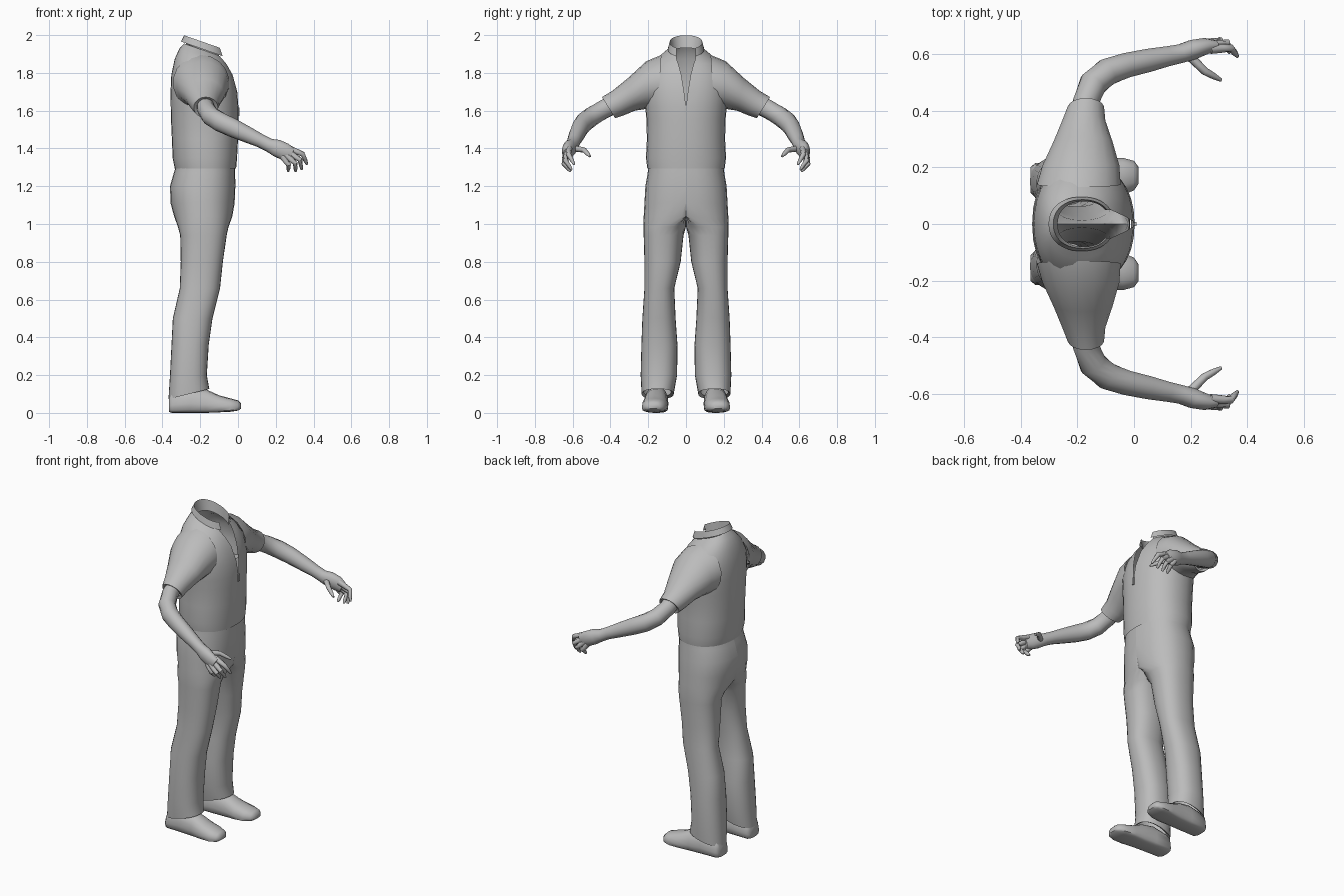
import bpy, bmesh, math
from mathutils import Vector

if "Cube" in bpy.data.objects:
    bpy.data.objects.remove(bpy.data.objects["Cube"])

grey = bpy.data.materials.new("plain_grey")
grey.diffuse_color = (0.5, 0.5, 0.5, 1)
grey.use_nodes = True
grey.node_tree.nodes["Principled BSDF"].inputs["Base Color"].default_value = grey.diffuse_color


def finish(name, bm, mirror=False, angle=50):
    bmesh.ops.remove_doubles(bm, verts=bm.verts, dist=0.0005)
    bmesh.ops.recalc_face_normals(bm, faces=bm.faces)
    me = bpy.data.meshes.new(name)
    bm.to_mesh(me)
    bm.free()
    ob = bpy.data.objects.new(name, me)
    bpy.context.collection.objects.link(ob)
    me.materials.append(grey)
    if mirror:
        ob.modifiers.new("mirror", 'MIRROR').use_axis = (False, True, False)
    bpy.ops.object.select_all(action='DESELECT')
    ob.select_set(True)
    bpy.context.view_layer.objects.active = ob
    bpy.ops.object.shade_smooth_by_angle(angle=math.radians(angle))
    return ob


def loft(bm, rings, closed=True, caps=(False, False)):
    """Skin a list of point rings with quads."""
    rows = [[bm.verts.new(p) for p in r] for r in rings]
    n = len(rows[0])
    for a, b in zip(rows, rows[1:]):
        for i in range(n if closed else n - 1):
            j = (i + 1) % n
            bm.faces.new((a[i], a[j], b[j], b[i]))
    for cap, row in zip(caps, (rows[0], rows[-1])):
        if cap:
            bm.faces.new(row)


def power(v, e):
    return math.copysign(abs(v) ** (2 / e), v)


def tube(bm, stations, n=12, caps=(False, True), e=2):
    """Stations are x, y, z, half height, half width along a limb."""
    pts = [Vector(s[:3]) for s in stations]
    rings = []
    for i, s in enumerate(stations):
        d = (pts[min(i + 1, len(pts) - 1)] - pts[max(i - 1, 0)]).normalized()
        side = d.cross(Vector((0, 0, 1))).normalized()
        up = side.cross(d)
        ring = []
        for k in range(n):
            t = 2 * math.pi * k / n
            ring.append(pts[i] + up * s[3] * power(math.cos(t), e)
                        + side * s[4] * power(math.sin(t), e))
        rings.append(ring)
    loft(bm, rings, caps=caps)


def body_ring(z, back, front, ry, tilt=0, gap=0, n=33, e=2.2):
    """Horizontal ring, open at the front by the given half gap."""
    cx, rx = (back + front) / 2, (front - back) / 2
    g = math.asin((gap / ry) ** (e / 2)) if gap else 0
    ring = []
    for k in range(n):
        t = g + (2 * math.pi - 2 * g) * k / (n - 1)
        x = rx * power(math.cos(t), e)
        ring.append((cx + x, ry * power(math.sin(t), e), z + tilt * x))
    return ring


# Shirt body, with a narrow open placket running up to the neck
bm = bmesh.new()
loft(bm, [body_ring(*r) for r in (
    (1.295, -.335, -.010, .205), (1.35, -.346, -.005, .212),
    (1.45, -.350, .000, .207), (1.56, -.355, .002, .210),
    (1.62, -.356, .002, .216), (1.70, -.357, -.004, .222, 0, .010),
    (1.79, -.353, -.028, .215, 0, .025),
    (1.86, -.335, -.058, .172, -.10, .040),
    (1.90, -.310, -.075, .122, -.25, .050),
    (1.92, -.285, -.082, .090, -.35, .052))], closed=False)
finish("shirt_body", bm)

# Folded collar
bm = bmesh.new()
loft(bm, [body_ring(*r) for r in (
    (1.90, -.270, -.085, .080, -.35, .05),
    (1.963, -.285, -.080, .086, -.35, .05),
    (1.925, -.302, -.068, .096, -.35, .05))], closed=False)
finish("collar", bm, angle=35)

# Zip pull at the foot of the placket
bm = bmesh.new()
bmesh.ops.create_cube(bm, size=1)
for v in bm.verts:
    v.co = (.003 + v.co.x * .012, v.co.y * .014, 1.595 + v.co.z * .045)
finish("zip_pull", bm)

# Short sleeves: each ring runs from a shoulder point to an underarm point
bm = bmesh.new()
rings = []
for back, front, yt, zt, yb, zb in (
        (-.345, -.045, .13, 1.895, .15, 1.60),
        (-.325, -.050, .21, 1.862, .205, 1.61),
        (-.285, -.075, .31, 1.770, .27, 1.60),
        (-.255, -.100, .39, 1.705, .33, 1.575),
        (-.235, -.105, .445, 1.672, .375, 1.56),
        (-.215, -.125, .430, 1.66, .375, 1.575),
        (-.215, -.125, .400, 1.66, .345, 1.585)):
    ring = []
    for k in range(18):
        c, s = math.cos(2 * math.pi * k / 18), math.sin(2 * math.pi * k / 18)
        ring.append(((back + front) / 2 + (front - back) / 2 * s,
                     (yt + yb) / 2 + (yt - yb) / 2 * c,
                     (zt + zb) / 2 + (zt - zb) / 2 * c))
    rings.append(ring)
loft(bm, rings)
finish("sleeves", bm, mirror=True)

# Trousers: half hips flow into one leg, then mirrored
bm = bmesh.new()
rings = []
for z, back, front, yin, yout, tilt in (
        (1.33, -.322, -.018, -.198, .198, 0), (1.27, -.340, -.015, -.203, .203, 0),
        (1.20, -.360, -.014, -.215, .215, 0), (1.11, -.357, -.018, -.220, .220, 0),
        (1.04, -.338, -.030, -.180, .224, 0), (.985, -.318, -.050, -.020, .225, 0),
        (.94, -.306, -.060, .013, .224, 0), (.80, -.303, -.080, .028, .220, 0),
        (.66, -.308, -.095, .062, .220, 0), (.50, -.345, -.135, .055, .231, 0),
        (.36, -.352, -.155, .045, .236, 0), (.20, -.360, -.165, .047, .240, 0),
        (.10, -.368, -.152, .065, .235, .25), (.11, -.350, -.165, .080, .222, .25)):
    ring = []
    for k in range(28):
        t = 2 * math.pi * k / 28
        x = (front - back) / 2 * power(math.cos(t), 2.3)
        y = (yin + yout) / 2 + (yout - yin) / 2 * power(math.sin(t), 2.3)
        ring.append(((back + front) / 2 + x, max(y, 0), z + tilt * x))
    rings.append(ring)
loft(bm, rings)
finish("trousers", bm, mirror=True)

# Shoes: cross-sections from heel to toe, flat underneath
bm = bmesh.new()
rings = []
for x, yc, hw, top, low in (
        (-.366, .155, .045, .08, .005), (-.350, .155, .060, .12, 0),
        (-.25, .157, .064, .14, 0), (-.17, .160, .064, .125, 0),
        (-.10, .164, .069, .093, .003), (-.04, .168, .066, .077, .006),
        (0, .171, .052, .066, .012), (.016, .172, .030, .050, .022)):
    ring = []
    for k in range(16):
        t = 2 * math.pi * k / 16
        s = math.sin(t)
        mid = low + (top - low) * .35
        z = mid + ((top - mid) * s if s > 0 else (mid - low) * power(s, 5))
        ring.append((x, yc + hw * power(math.cos(t), 2.6), z))
    rings.append(ring)
loft(bm, rings, caps=(True, True))
finish("shoes", bm, mirror=True)

# Bare arms running into the palms
bm = bmesh.new()
tube(bm, [(-.175, .36, 1.645, .050, .045), (-.17, .43, 1.610, .050, .047),
          (-.145, .495, 1.572, .051, .050), (-.095, .537, 1.540, .052, .049),
          (-.03, .560, 1.510, .050, .045), (.05, .578, 1.473, .043, .042),
          (.12, .593, 1.440, .036, .036), (.165, .602, 1.417, .036, .034),
          (.205, .615, 1.402, .046, .036), (.25, .628, 1.382, .046, .030),
          (.285, .630, 1.366, .036, .020)], n=14)
finish("arms", bm, mirror=True)

# Curled fingers and thumbs: base, knuckle and tip of each
bm = bmesh.new()
for base, mid, tip in (
        ((.270, .618, 1.400), (.342, .622, 1.370), (.366, .592, 1.315)),
        ((.265, .628, 1.382), (.328, .640, 1.340), (.337, .606, 1.288)),
        ((.255, .637, 1.365), (.303, .647, 1.322), (.305, .612, 1.278)),
        ((.235, .637, 1.358), (.268, .643, 1.315), (.266, .608, 1.280)),
        ((.195, .595, 1.400), (.250, .540, 1.392), (.308, .508, 1.358))):
    b, m, t = Vector(base), Vector(mid), Vector(tip)
    stations = []
    for p, r in ((b, .017), (b.lerp(m, .6), .015), (m, .014),
                 (m.lerp(t, .6), .011), (t, .006)):
        stations.append((*p, r, r))
    tube(bm, stations, n=8)
finish("fingers", bm, mirror=True)
